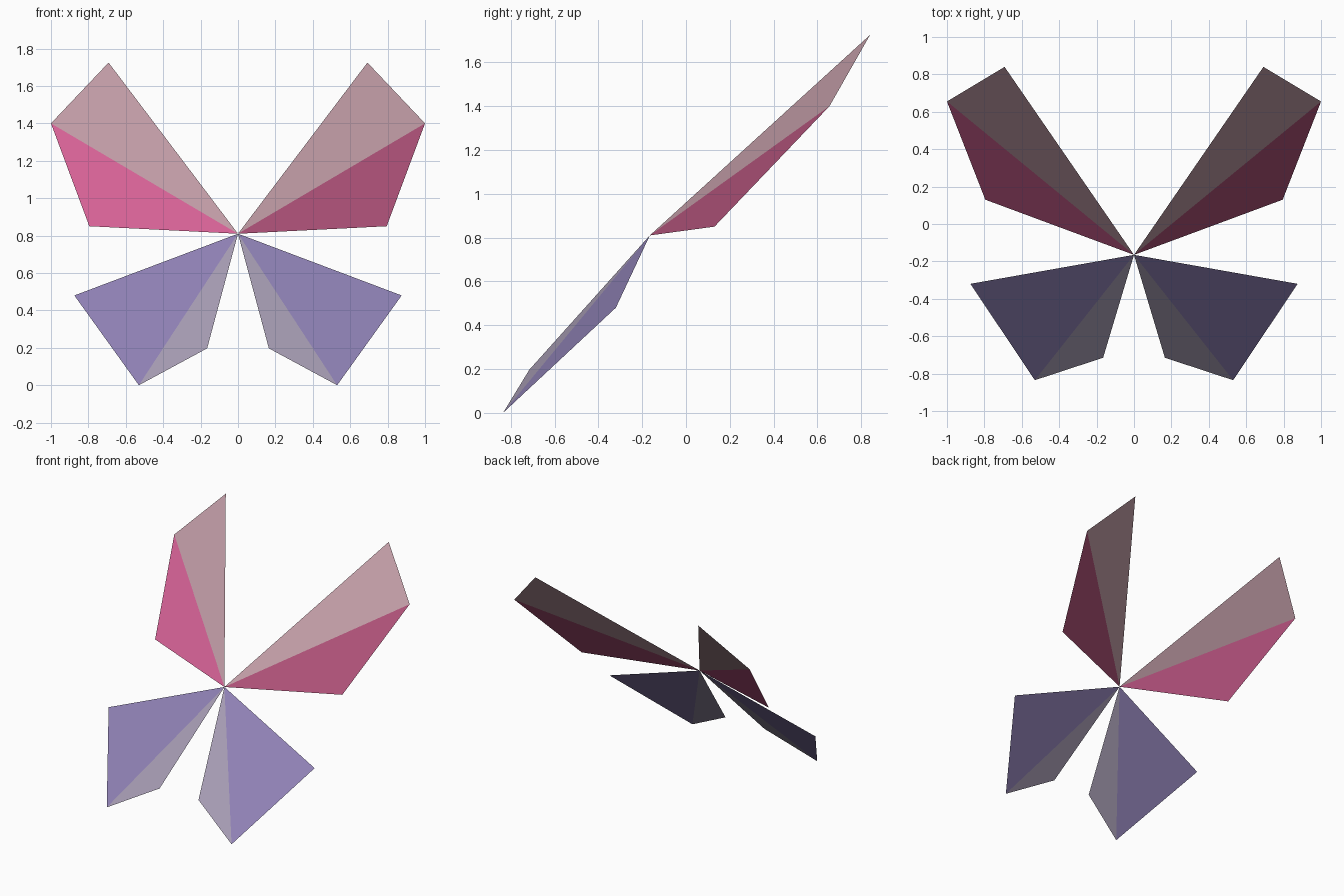
import bpy
from mathutils import Vector

cube = bpy.data.objects.get("Cube")
if cube:
    bpy.data.objects.remove(cube)


def material(name, rgb):
    """Flat material from display colour values, stored as linear."""
    lin = [(c / 255 / 12.92) if c < 11 else ((c / 255 + 0.055) / 1.055) ** 2.4 for c in rgb]
    mat = bpy.data.materials.new(name)
    mat.use_nodes = True
    mat.diffuse_color = (*lin, 1)
    bsdf = mat.node_tree.nodes["Principled BSDF"]
    bsdf.inputs["Base Color"].default_value = (*lin, 1)
    bsdf.inputs["Roughness"].default_value = 0.8
    return mat


dusty_rose = material("dusty rose", (193, 156, 166))
bright_pink = material("bright pink", (214, 98, 150))
deep_pink = material("deep pink", (175, 82, 121))
lavender = material("lavender", (144, 130, 182))
grey_lilac = material("grey lilac", (166, 156, 179))

# All four wings meet at one shared point
ROOT = Vector((0, -0.165, 0.81))


def wing(name, rim, mats, side):
    """Fan of flat triangles from the root along the rim, one colour each."""
    points = [ROOT] + [Vector((side * x, y, z)) for x, y, z in rim]
    faces = []
    for i in range(1, len(rim)):
        a, b, c = points[0], points[i], points[i + 1]
        # Turn every face towards the front
        faces.append((0, i, i + 1) if (b - a).cross(c - a).y < 0 else (0, i + 1, i))
    mesh = bpy.data.meshes.new(name)
    mesh.from_pydata(points, [], faces)
    for mat in mats:
        mesh.materials.append(mat)
    for i, face in enumerate(mesh.polygons):
        face.material_index = i
    obj = bpy.data.objects.new(name, mesh)
    bpy.context.collection.objects.link(obj)


# Rims on the left side, from the upper corner to the lower one
upper_rim = [(0.692, 0.84, 1.725), (1.0, 0.655, 1.4), (0.795, 0.13, 0.85)]
lower_rim = [(0.875, -0.32, 0.48), (0.53, -0.835, 0), (0.165, -0.715, 0.197)]

for label, side, pink in (("left", 1, deep_pink), ("right", -1, bright_pink)):
    wing(f"upper_wing_{label}", upper_rim, (dusty_rose, pink), side)
    wing(f"lower_wing_{label}", lower_rim, (lavender, grey_lilac), side)
